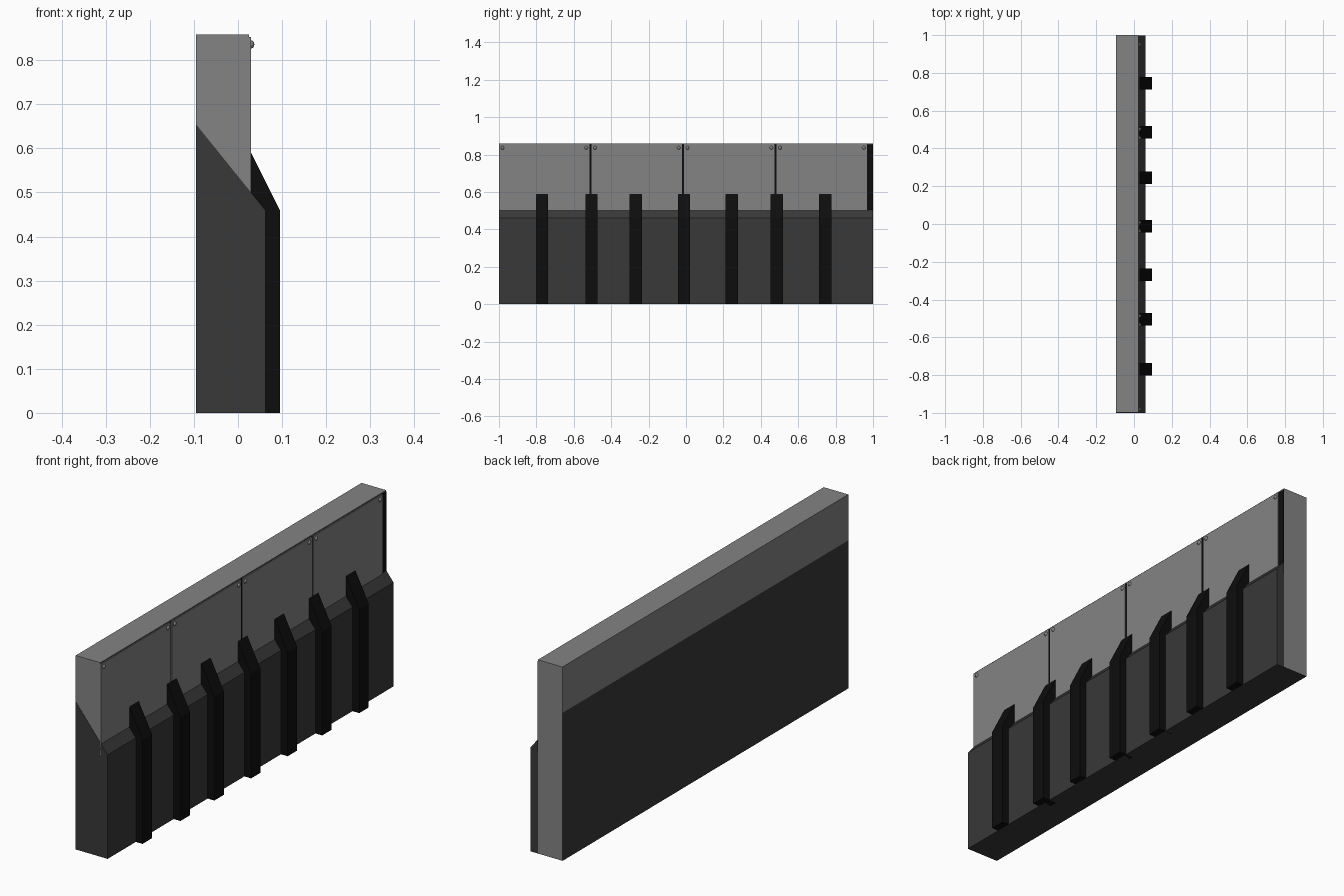
import bpy, bmesh
from mathutils import Matrix

if "Cube" in bpy.data.objects:
    bpy.data.objects.remove(bpy.data.objects["Cube"])


def material(name, v):
    m = bpy.data.materials.new(name)
    m.diffuse_color = (v, v, v, 1)
    m.use_nodes = True
    m.node_tree.nodes["Principled BSDF"].inputs["Base Color"].default_value = m.diffuse_color
    return m


LIGHT = material("light_grey", 0.23)
DARK = material("dark_grey", 0.04)
BLACK = material("black", 0.004)


def finish(bm, name, mat):
    bmesh.ops.recalc_face_normals(bm, faces=bm.faces)
    me = bpy.data.meshes.new(name)
    bm.to_mesh(me)
    bm.free()
    me.materials.append(mat)
    ob = bpy.data.objects.new(name, me)
    bpy.context.collection.objects.link(ob)
    return ob


def extrude_y(name, profile, y0, y1, mat):
    """Extrude an (x, z) profile along y."""
    bm = bmesh.new()
    face = bm.faces.new([bm.verts.new((x, y0, z)) for x, z in profile])
    geom = bmesh.ops.extrude_face_region(bm, geom=[face])["geom"]
    verts = [g for g in geom if isinstance(g, bmesh.types.BMVert)]
    bmesh.ops.translate(bm, verts=verts, vec=(0, y1 - y0, 0))
    return finish(bm, name, mat)


def rect(x0, x1, z0, z1):
    return [(x0, z0), (x1, z0), (x1, z1), (x0, z1)]


# Full height wall core
extrude_y("wall_core", rect(-0.095, 0.025, 0.001, 0.858), -0.999, 1.0, LIGHT)

# Sloped lower casing wrapped round the core
extrude_y("lower_casing", [(-0.0955, 0), (0.062, 0), (0.062, 0.46), (-0.0955, 0.655)],
          -1.0, 0.999, DARK)

# Black backing sheet seen in the gaps between panels
extrude_y("panel_backing", [(0.02, 0.45), (0.027, 0.45), (0.027, 0.852), (0.02, 0.858)],
          -0.999, 0.999, BLACK)

# Four face panels, each with two bolts at the top corners
WIDTH, PITCH = 0.484, 0.4945
for i in range(4):
    y0 = -1.0 + i * PITCH
    extrude_y(f"face_panel_{i + 1}", rect(0.024, 0.030, 0.45, 0.853), y0, y0 + WIDTH, LIGHT)
    for side, y in (("a", y0 + 0.019), ("b", y0 + WIDTH - 0.017)):
        bm = bmesh.new()
        bmesh.ops.create_uvsphere(
            bm, u_segments=12, v_segments=8, radius=0.0095,
            matrix=Matrix.Translation((0.029, y, 0.836)) @ Matrix.Diagonal((0.85, 1, 1, 1)))
        bolt = finish(bm, f"bolt_{i + 1}{side}", LIGHT)
        bolt.data.shade_smooth()

# Vertical ribs with sloped tops
RIB = [(0.026, 0), (0.095, 0), (0.095, 0.46), (0.030, 0.59), (0.026, 0.59)]
for i, y in enumerate((-0.77, -0.505, -0.268, -0.011, 0.245, 0.486, 0.745)):
    extrude_y(f"rib_{i + 1}", RIB, y - 0.033, y + 0.033, BLACK)
